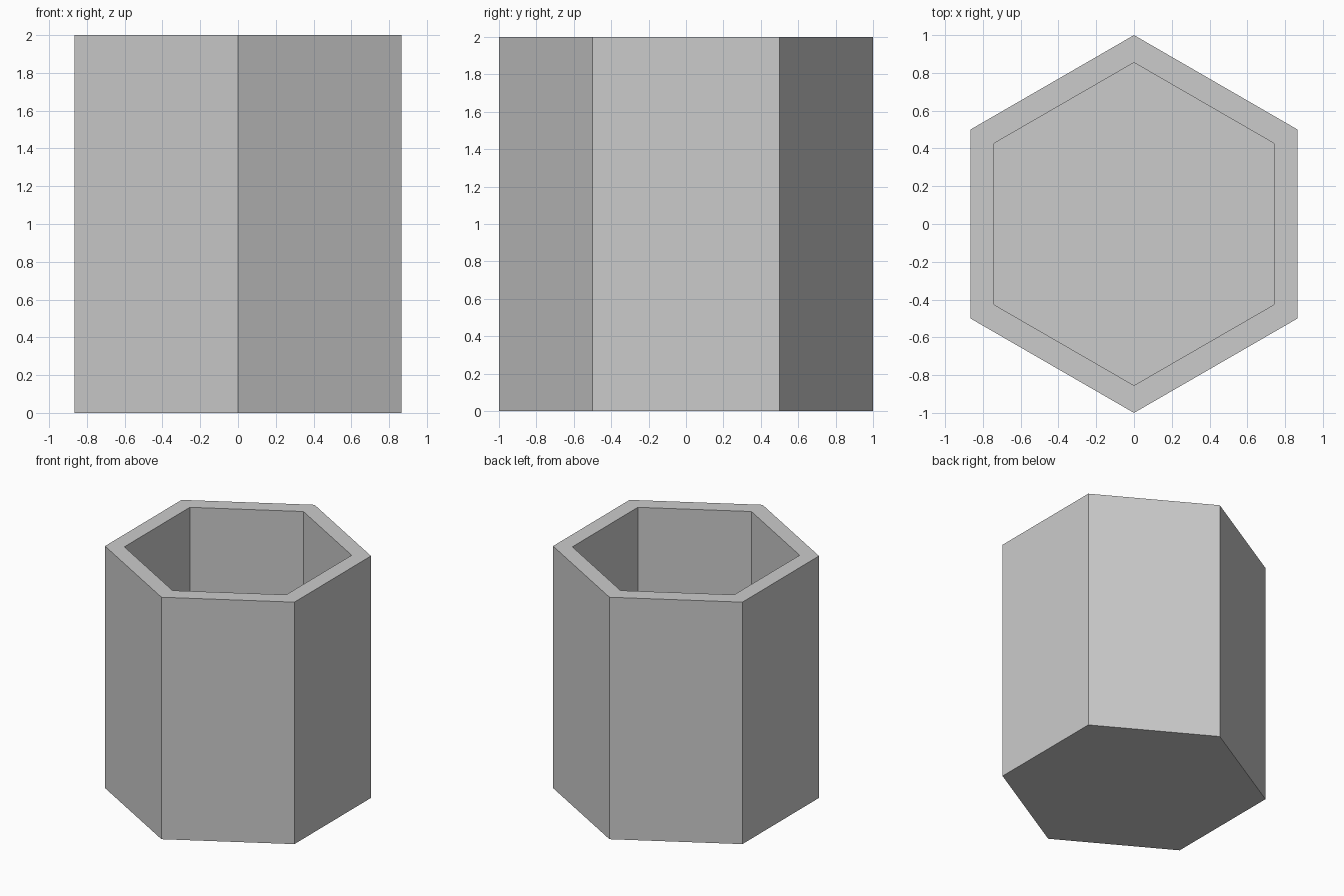
import bpy, bmesh, math
from mathutils import Matrix, Vector

if "Cube" in bpy.data.objects:
    bpy.data.objects.remove(bpy.data.objects["Cube"])

SIDES, RADIUS, HEIGHT = 6, 1.0, 2.0
WALL = 0.126   # wall and floor thickness

bm = bmesh.new()

# Solid hexagonal prism, with corners pointing to the front and back
bmesh.ops.create_cone(
    bm, cap_ends=True, segments=SIDES, radius1=RADIUS, radius2=RADIUS, depth=HEIGHT,
    matrix=Matrix.Translation((0, 0, HEIGHT / 2)))
first = bm.verts[:][0].co
bmesh.ops.rotate(bm, verts=bm.verts, cent=(0, 0, 0),
                 matrix=Matrix.Rotation(math.pi / 2 - math.atan2(first.y, first.x), 3, 'Z'))

# Rim: inset the top face, then push it down to form the hollow
top = max(bm.faces, key=lambda f: f.calc_center_median().z)
bmesh.ops.inset_region(bm, faces=[top], thickness=WALL, use_even_offset=True)
floor = bmesh.ops.extrude_discrete_faces(bm, faces=[top])["faces"][0]
bmesh.ops.translate(bm, verts=floor.verts, vec=Vector((0, 0, WALL - HEIGHT)))
bmesh.ops.recalc_face_normals(bm, faces=bm.faces)

# Hexagonal cup object
mesh = bpy.data.meshes.new("hexagonal_cup")
bm.to_mesh(mesh)
bm.free()
cup = bpy.data.objects.new("hexagonal_cup", mesh)
bpy.context.collection.objects.link(cup)
